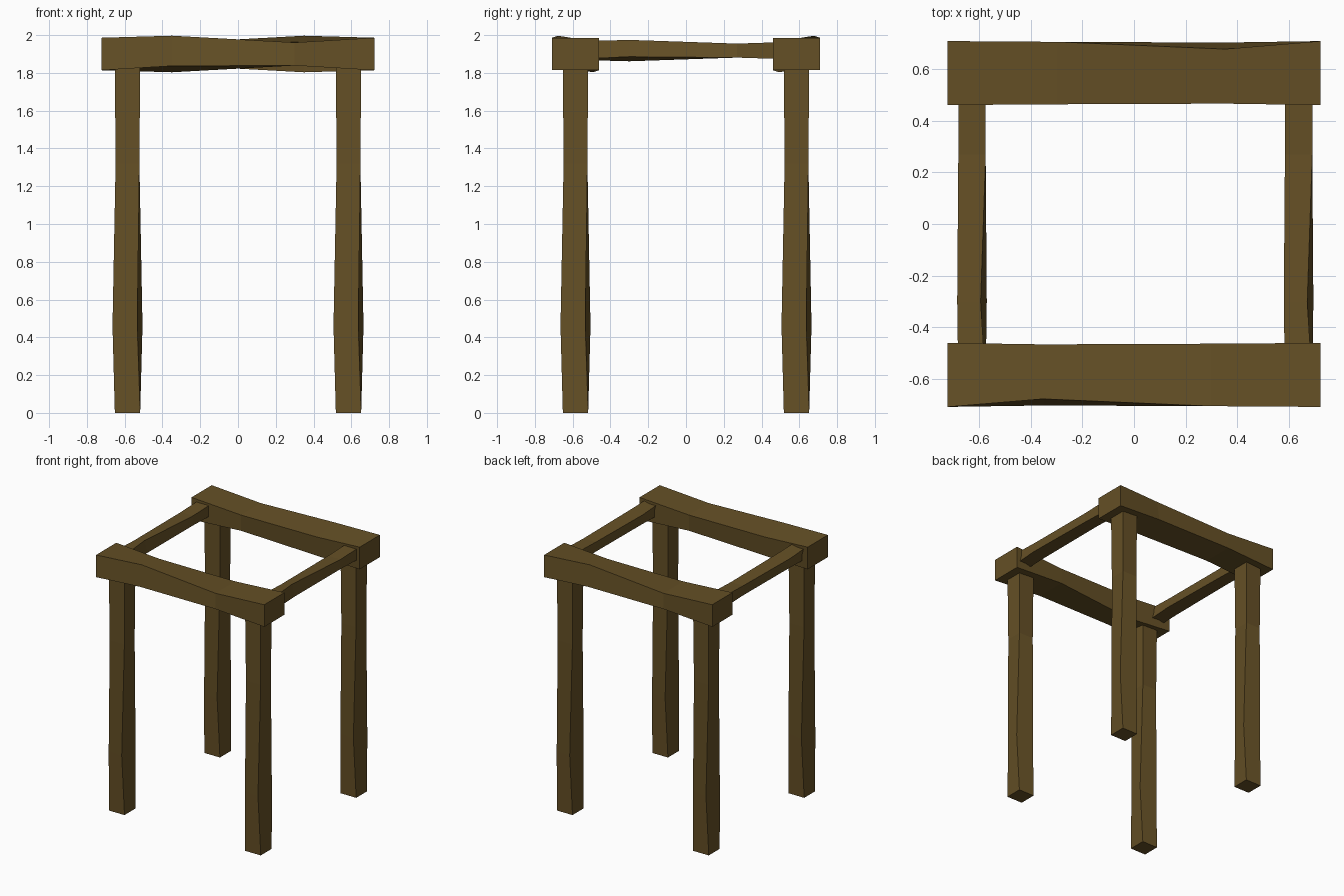
import bpy, bmesh, math
from mathutils import Vector

if "Cube" in bpy.data.objects:
    bpy.data.objects.remove(bpy.data.objects["Cube"])

wood = bpy.data.materials.new("dark_wood")
wood.diffuse_color = (0.13, 0.08, 0.019, 1)
wood.use_nodes = True
wood.node_tree.nodes["Principled BSDF"].inputs["Base Color"].default_value = wood.diffuse_color

X, Y, Z = Vector((1, 0, 0)), Vector((0, 1, 0)), Vector((0, 0, 1))


def timber(name, centre, along, u, v, stations):
    """Rough-hewn square timber; stations are (position, twist, half width, half height)."""
    bm = bmesh.new()
    rings = []
    for t, twist, hw, hh in stations:
        c, s = math.cos(math.radians(twist)), math.sin(math.radians(twist))
        rings.append([bm.verts.new(Vector(centre) + along * t
                                   + u * (p * hw * c - q * hh * s)
                                   + v * (p * hw * s + q * hh * c))
                      for p, q in ((-1, -1), (1, -1), (1, 1), (-1, 1))])
    for a, b in zip(rings, rings[1:]):
        for i in range(4):
            j = (i + 1) % 4
            bm.faces.new((a[i], a[j], b[j], b[i]))
    bm.faces.new(rings[0][::-1])
    bm.faces.new(rings[-1])
    bmesh.ops.recalc_face_normals(bm, faces=bm.faces)
    mesh = bpy.data.meshes.new(name)
    bm.to_mesh(mesh)
    bm.free()
    mesh.materials.append(wood)
    bpy.context.collection.objects.link(bpy.data.objects.new(name, mesh))


# Four corner posts
post = [(0, 0, .067, .067), (.46, -12, .067, .067), (1.32, 0, .063, .063), (1.84, 0, .067, .067)]
for sx, side in ((-1, "left"), (1, "right")):
    for sy, end in ((-1, "front"), (1, "back")):
        timber(f"{end}_{side}_post", (sx * .585, sy * .585, 0), Z, X, Y, post)

# Heavy front and back beams, one turned half round from the other
beam = [(-.722, 0, .124, .086), (-.35, 9, .107, .081), (.3, 0, .121, .061), (.722, 0, .124, .086)]
timber("front_beam", (0, -.585, 1.9), X, -Y, Z, beam)
timber("back_beam", (0, .585, 1.9), -X, Y, Z, beam)

# Thin side rails let into the beams
rail = [(-.61, 0, .053, .048), (-.3, 15, .047, .046), (.27, 0, .053, .037), (.61, 0, .053, .048)]
timber("left_rail", (-.628, 0, 1.918), Y, X, Z, rail)
timber("right_rail", (.638, 0, 1.918), Y, X, Z, rail)
